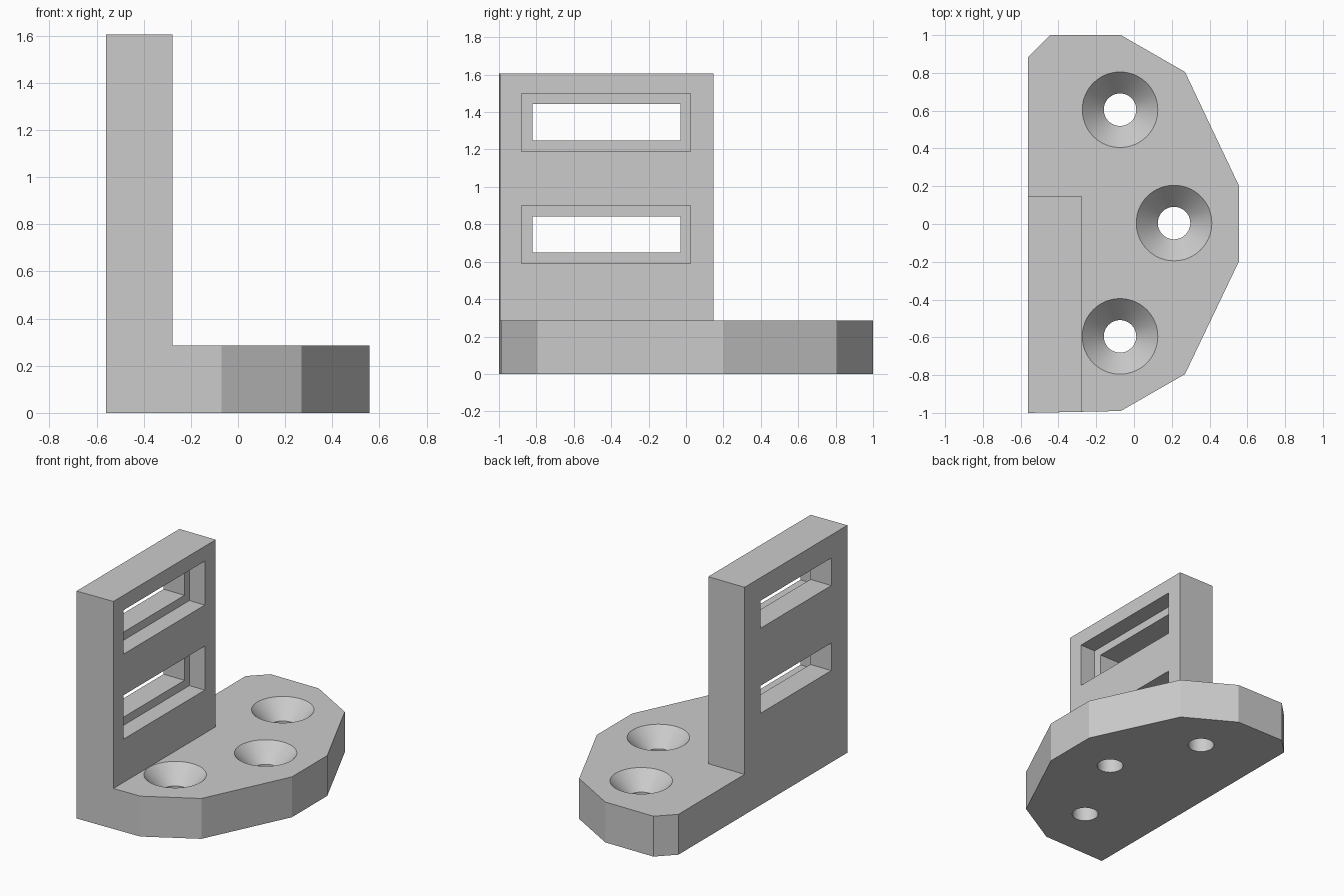
import bpy
import bmesh
import math

cube = bpy.data.objects.get("Cube")
if cube:
    bpy.data.objects.remove(cube, do_unlink=True)

grey = bpy.data.materials.new("plain grey")
grey.use_nodes = True
grey.diffuse_color = (0.6, 0.6, 0.6, 1)
grey.node_tree.nodes["Principled BSDF"].inputs["Base Color"].default_value = (0.6, 0.6, 0.6, 1)


def add_object(name, bm):
    bmesh.ops.recalc_face_normals(bm, faces=bm.faces)
    mesh = bpy.data.meshes.new(name)
    bm.to_mesh(mesh)
    bm.free()
    mesh.materials.append(grey)
    obj = bpy.data.objects.new(name, mesh)
    bpy.context.collection.objects.link(obj)
    return obj


def prism(name, outline, bottom, top):
    """Extrude a flat outline upwards."""
    bm = bmesh.new()
    face = bm.faces.new([bm.verts.new((x, y, bottom)) for x, y in outline])
    side = bmesh.ops.extrude_face_region(bm, geom=[face])["geom"]
    verts = [v for v in side if isinstance(v, bmesh.types.BMVert)]
    bmesh.ops.translate(bm, verts=verts, vec=(0, 0, top - bottom))
    return add_object(name, bm)


def box(name, x0, x1, y0, y1, z0, z1):
    return prism(name, [(x0, y0), (x1, y0), (x1, y1), (x0, y1)], z0, z1)


def lathe(name, profile, x, y, sides=64):
    """Spin a closed radius/height profile around a vertical axis."""
    bm = bmesh.new()
    verts = [bm.verts.new((x + r, y, z)) for r, z in profile]
    edges = [bm.edges.new(pair) for pair in zip(verts, verts[1:])]
    bmesh.ops.spin(bm, geom=verts + edges, cent=(x, y, 0), axis=(0, 0, 1),
                   angle=math.tau, steps=sides, use_duplicate=False)
    bmesh.ops.remove_doubles(bm, verts=bm.verts, dist=0.0001)
    return add_object(name, bm)


def combine(body, tool, operation):
    mod = body.modifiers.new(operation.lower(), "BOOLEAN")
    mod.operation = operation
    mod.solver = "EXACT"
    mod.object = tool
    bpy.ops.object.select_all(action="DESELECT")
    bpy.context.view_layer.objects.active = body
    body.select_set(True)
    bpy.ops.object.modifier_apply(modifier=mod.name)
    bpy.data.objects.remove(tool, do_unlink=True)


BASE_TOP = 0.285
LEFT, WALL = -0.56, -0.277

# Faceted base plate
bracket = prism("mounting_bracket", [
    (LEFT, -1), (-0.07, -0.99), (0.27, -0.795), (0.557, -0.195), (0.557, 0.2),
    (0.27, 0.805), (-0.07, 1), (-0.445, 1), (LEFT, 0.885)], 0, BASE_TOP)

# Upright wall flush with the straight side of the base
wall = prism("upright_wall", [
    (LEFT, -1), (WALL, -0.994), (WALL, 0.147), (LEFT, 0.147)], 0, 1.605)
combine(bracket, wall, "UNION")

# Two strap slots, each with a wider recess on the inner face
for z in (0.745, 1.345):
    combine(bracket, box("slot", -0.8, 0, -0.82, -0.03, z - 0.097, z + 0.097), "DIFFERENCE")
    combine(bracket, box("recess", WALL - 0.12, 0, -0.88, 0.025, z - 0.155, z + 0.155), "DIFFERENCE")

# Three countersunk screw holes
BORE, RIM, SINK = 0.086, 0.2, 0.12
slope = (RIM - BORE) / SINK
for x, y in ((-0.074, -0.595), (0.212, 0.005), (-0.074, 0.605)):
    bore = [(0, -0.1), (BORE, -0.1), (BORE, BASE_TOP - SINK), (RIM, BASE_TOP),
            (RIM, BASE_TOP + 0.1), (0, BASE_TOP + 0.1)]
    combine(bracket, lathe("screw_hole", bore, x, y), "DIFFERENCE")

bpy.ops.object.select_all(action="DESELECT")
bracket.select_set(True)
bpy.context.view_layer.objects.active = bracket
bpy.ops.object.shade_smooth_by_angle(angle=math.radians(15))
